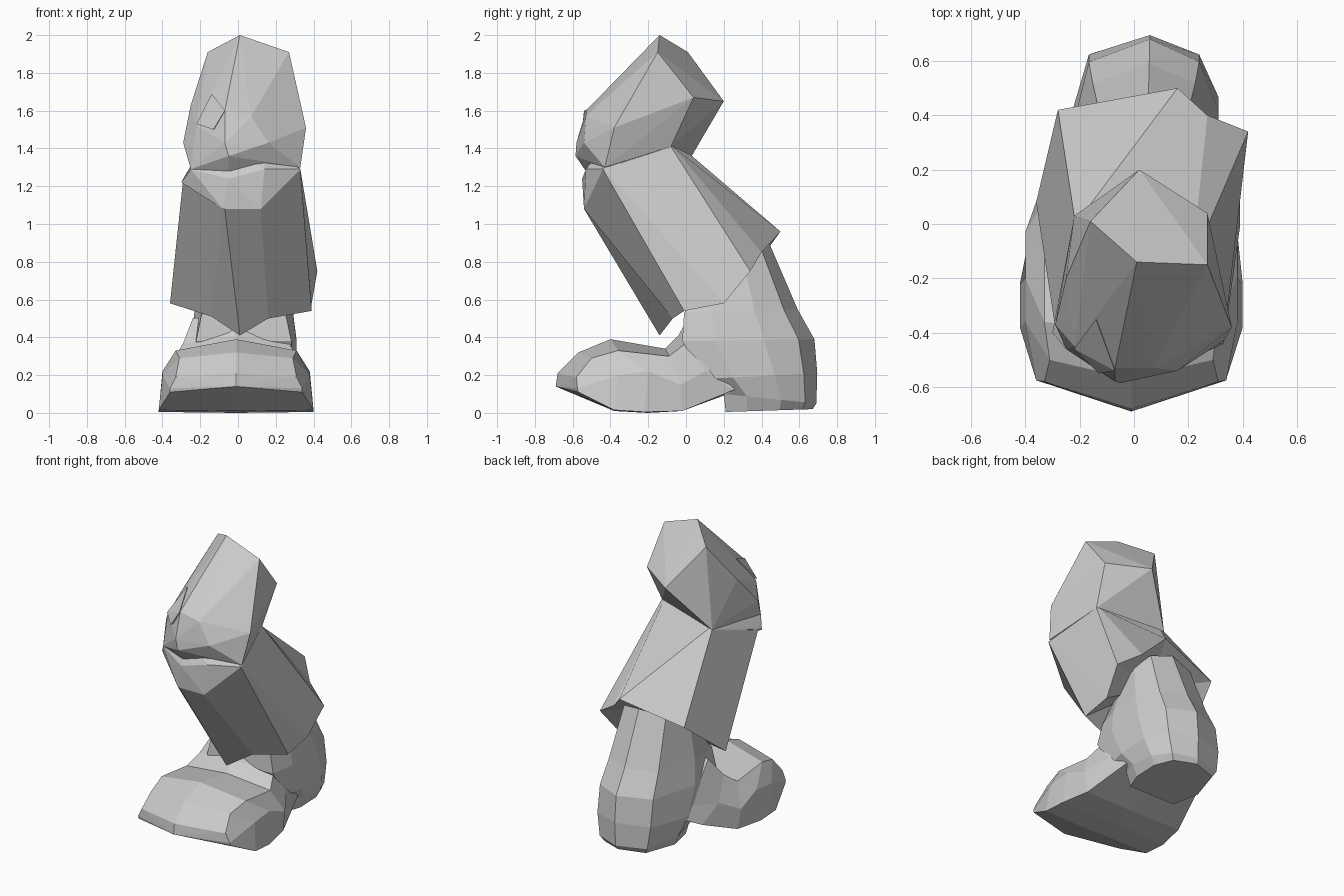
import bpy, bmesh, math


def finish(name, bm):
    bmesh.ops.recalc_face_normals(bm, faces=bm.faces)
    mesh = bpy.data.meshes.new(name)
    bm.to_mesh(mesh)
    bm.free()
    obj = bpy.data.objects.new(name, mesh)
    bpy.context.collection.objects.link(obj)
    return obj


def loft(name, rings):
    """Skin closed rings of equal length and cap both ends."""
    bm = bmesh.new()
    rows = [[bm.verts.new(p) for p in ring] for ring in rings]
    n = len(rows[0])
    for a, b in zip(rows, rows[1:]):
        for i in range(n):
            j = (i + 1) % n
            bm.faces.new((a[i], a[j], b[j], b[i]))
    caps = [bm.faces.new(rows[0]), bm.faces.new(rows[-1])]
    bmesh.ops.triangulate(bm, faces=caps)
    return finish(name, bm)


def hull(name, points):
    bm = bmesh.new()
    for p in points:
        bm.verts.new(p)
    bmesh.ops.convex_hull(bm, input=bm.verts)
    loose = [v for v in bm.verts if not v.link_faces]
    bmesh.ops.delete(bm, geom=loose, context='VERTS')
    return finish(name, bm)


def mirrored(half):
    """Half section from sole centre to top centre, closed on the other side."""
    return half + [(-x - 0.02, y, z) for x, y, z in half[-2:0:-1]]


# Foot: sections from toe to instep
loft("foot", [mirrored(s) for s in (
    [(-.01, -.69, .14), (.34, -.57, .11), (.34, -.575, .13), (.31, -.58, .19), (-.01, -.68, .21)],
    [(-.01, -.38, .01), (.40, -.38, .015), (.38, -.36, .20), (.29, -.50, .29), (-.01, -.57, .32)],
    [(-.01, -.20, .00), (.40, -.22, .005), (.38, -.20, .22), (.31, -.36, .33), (-.01, -.40, .39)],
    [(-.01, -.03, .01), (.36, -.02, .01), (.38, -.03, .15), (.31, -.09, .30), (-.01, -.11, .34)],
    [(-.01, .25, .11), (.28, .25, .12), (.30, .10, .22), (.27, .00, .37), (-.01, -.04, .41)],
    [(-.01, .40, .20), (.20, .40, .20), (.22, .30, .25), (.22, .10, .50), (-.01, .02, .52)],
)])


def leg_ring(yf, yb, zf, zb, w, front):
    """Eight-sided tilted ring, front to back."""
    ring = []
    for x, t in ((-front, 0), (front, 0), (1, .25), (1, .62), (.75, .88),
                 (.1, 1), (-.7, .88), (-1, .4)):
        ring.append((.03 + x * w, yf + (yb - yf) * t, zf + (zb - zf) * t))
    return ring


# Heel and ankle column
loft("heel_and_ankle", [leg_ring(*r) for r in (
    (.21, .67, .005, .02, .22, .8),
    (.20, .69, .10, .05, .25, .8),
    (.10, .695, .18, .21, .28, .9),
    (-.02, .68, .38, .39, .28, .9),
    (-.01, .59, .53, .55, .26, .85),
    (.08, .44, .66, .90, .22, .8),
)])

# Leaning torso: neck ring down to the jagged hem, then the inset underside
neck = [(-.07, -.54, 1.08), (.12, -.54, 1.08), (.33, -.44, 1.29), (.33, -.43, 1.29),
        (.24, -.08, 1.41), (.22, -.07, 1.41), (-.20, .02, 1.37), (-.22, .03, 1.36),
        (-.29, -.38, 1.24), (-.08, -.54, 1.08)]
hem = [(.01, -.14, .41), (.16, -.07, .50), (.39, -.01, .54), (.39, .20, .58),
       (.42, .34, .75), (.27, .40, .85), (.16, .50, .96), (-.28, .42, .85),
       (-.36, .08, .58), (-.14, -.07, .51)]
under = [(x * .6, .15 + (y - .15) * .6, .72 + (z - .66) * .6) for x, y, z in hem]
loft("torso", [neck, hem, under])

# Chin and neck, rising inside the head so the mouth line stays closed
hull("chin", neck + [(-.30, -.40, 1.22), (-.25, -.46, 1.29), (-.05, -.55, 1.24),
                     (.14, -.53, 1.29), (-.20, -.20, 1.38), (-.05, -.46, 1.40),
                     (.15, -.42, 1.42)])

# Head with pointed crown
hull("head", [(.01, -.14, 2.0), (.27, -.15, 1.91), (-.16, .01, 1.91),
              (.02, .20, 1.65), (.27, .04, 1.67), (.36, -.38, 1.51),
              (-.25, -.20, 1.63), (-.29, -.37, 1.43), (-.22, -.45, 1.52),
              (.09, -.42, 1.68), (-.04, -.37, 1.71), (-.07, -.53, 1.60), (.07, -.53, 1.57),
              (-.07, -.58, 1.43), (-.05, -.585, 1.36), (.16, -.54, 1.43),
              (-.25, -.46, 1.29), (-.05, -.53, 1.28), (.33, -.43, 1.30),
              (.24, -.08, 1.41), (-.22, .03, 1.36)])

# Small nose ridge, set to one side
hull("nose", [(-.14, -.35, 1.69), (-.22, -.46, 1.53), (-.13, -.55, 1.50),
              (-.07, -.54, 1.60), (-.10, -.38, 1.52)])
